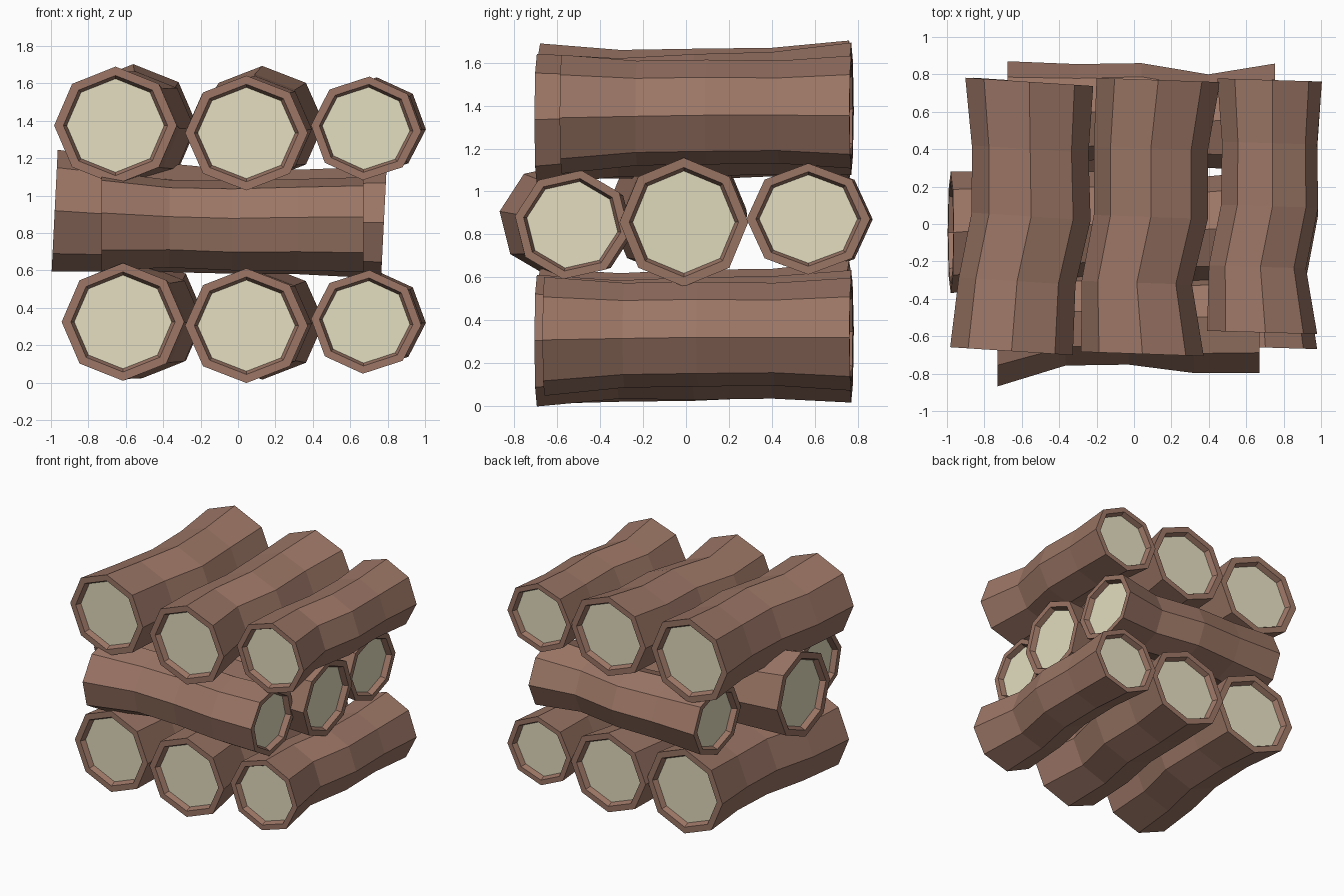
import bpy
import bmesh
from math import cos, sin, pi
from mathutils import Vector

default_cube = bpy.data.objects.get("Cube")
if default_cube:
    bpy.data.objects.remove(default_cube, do_unlink=True)

SIDES = 8
STATIONS = (0, 0.26, 0.5, 0.75, 1)   # ring positions along each log
RIM_SCALE, FLOOR_SCALE, RECESS = 0.85, 0.795, 0.04


def make_material(name, colour):
    material = bpy.data.materials.new(name)
    material.use_nodes = True
    material.diffuse_color = (*colour, 1)
    shader = material.node_tree.nodes["Principled BSDF"]
    shader.inputs["Base Color"].default_value = (*colour, 1)
    shader.inputs["Roughness"].default_value = 0.9
    return material


bark = make_material("bark brown", (0.33, 0.18, 0.131))
cut_wood = make_material("cut wood cream", (0.77, 0.725, 0.52))


def make_log(name, axis, start, end, side, height, radius,
             squash=1.0, twist=0.0, shear=(0, 0), offset=(0, 0, 0)):
    """Crooked eight-sided log with a bark rim and a sunken cut face at each end."""
    bm = bmesh.new()

    def add_ring(station, scale=1.0, inward=0.0):
        along = start + (end - start) * STATIONS[station] + inward
        verts = []
        for i in range(SIDES):
            angle = 2 * pi * i / SIDES + twist
            across = cos(angle) * radius[station] * scale
            up = sin(angle) * radius[station] * scale * squash
            length = along + shear[0] * across + shear[1] * up
            lateral, z = side[station] + across, height[station] + up
            point = (lateral, length, z) if axis == "y" else (length, lateral, z)
            verts.append(bm.verts.new(Vector(point) + Vector(offset)))
        return verts

    def bridge(first, second):
        for i in range(SIDES):
            j = (i + 1) % SIDES
            bm.faces.new((first[i], first[j], second[j], second[i]))

    # Bark from the start floor, over both rims, to the end floor
    last = len(STATIONS) - 1
    rings = [add_ring(0, FLOOR_SCALE, RECESS), add_ring(0, RIM_SCALE)]
    rings += [add_ring(station) for station in range(len(STATIONS))]
    rings += [add_ring(last, RIM_SCALE), add_ring(last, FLOOR_SCALE, -RECESS)]
    for first, second in zip(rings, rings[1:]):
        bridge(first, second)

    # Sunken cut faces
    for ring in (rings[0], rings[-1]):
        bm.faces.new(ring).material_index = 1

    bmesh.ops.recalc_face_normals(bm, faces=bm.faces)
    mesh = bpy.data.meshes.new(name)
    bm.to_mesh(mesh)
    bm.free()
    mesh.materials.append(bark)
    mesh.materials.append(cut_wood)
    log = bpy.data.objects.new(name, mesh)
    bpy.context.collection.objects.link(log)
    return log


# Upper row, running front to back
right_log = dict(
    axis="y", start=-0.68, end=0.76, shear=(-0.065, 0), squash=0.96,
    side=(-0.655, -0.625, -0.55, -0.555, -0.56),
    height=(1.375, 1.36, 1.36, 1.37, 1.375),
    radius=(0.328, 0.312, 0.318, 0.312, 0.342))
centre_log = dict(
    axis="y", start=-0.695, end=0.77, shear=(-0.035, 0), squash=0.935,
    side=(0.045, 0.015, 0.09, 0.09, 0.13),
    height=(1.335, 1.345, 1.355, 1.365, 1.385),
    radius=(0.328, 0.295, 0.305, 0.305, 0.33))
left_log = dict(
    axis="y", start=-0.58, end=0.77, shear=(-0.03, 0), squash=0.94, twist=-0.06,
    side=(0.685, 0.66, 0.725, 0.725, 0.725),
    height=(1.36, 1.365, 1.37, 1.37, 1.37),
    radius=(0.295, 0.26, 0.26, 0.255, 0.28))

make_log("top_right_log", **right_log)
make_log("top_centre_log", **centre_log)
make_log("top_left_log", **left_log)

# Lower row: the same logs with a different sag
bottom_right = {**right_log, "height": (1.375, 1.37, 1.38, 1.39, 1.4)}
bottom_centre = {**centre_log, "height": (1.335, 1.34, 1.345, 1.35, 1.355)}
bottom_left = {**left_log, "start": -0.66}
make_log("bottom_right_log", offset=(0.04, 0, -1.05), **bottom_right)
make_log("bottom_centre_log", offset=(0, 0, -1.03), **bottom_centre)
make_log("bottom_left_log", offset=(0, 0, -1.035), **bottom_left)

# Middle row, running side to side
make_log("middle_front_log", "x", -0.73, 0.67,
         side=(-0.59, -0.51, -0.50, -0.54, -0.53),
         height=(0.865, 0.85, 0.84, 0.845, 0.845),
         radius=(0.282, 0.25, 0.255, 0.26, 0.27), squash=0.95, twist=-0.16)
make_log("middle_centre_log", "x", -0.98, 0.78,
         side=(-0.045, -0.01, 0, -0.03, -0.01),
         height=(0.92, 0.89, 0.865, 0.86, 0.857),
         radius=(0.325, 0.295, 0.28, 0.28, 0.30), shear=(0, 0.05))
make_log("middle_back_log", "x", -0.675, 0.755,
         side=(0.58, 0.595, 0.61, 0.55, 0.57),
         height=(0.87, 0.87, 0.87, 0.87, 0.872),
         radius=(0.29, 0.26, 0.25, 0.25, 0.288), squash=0.9)
